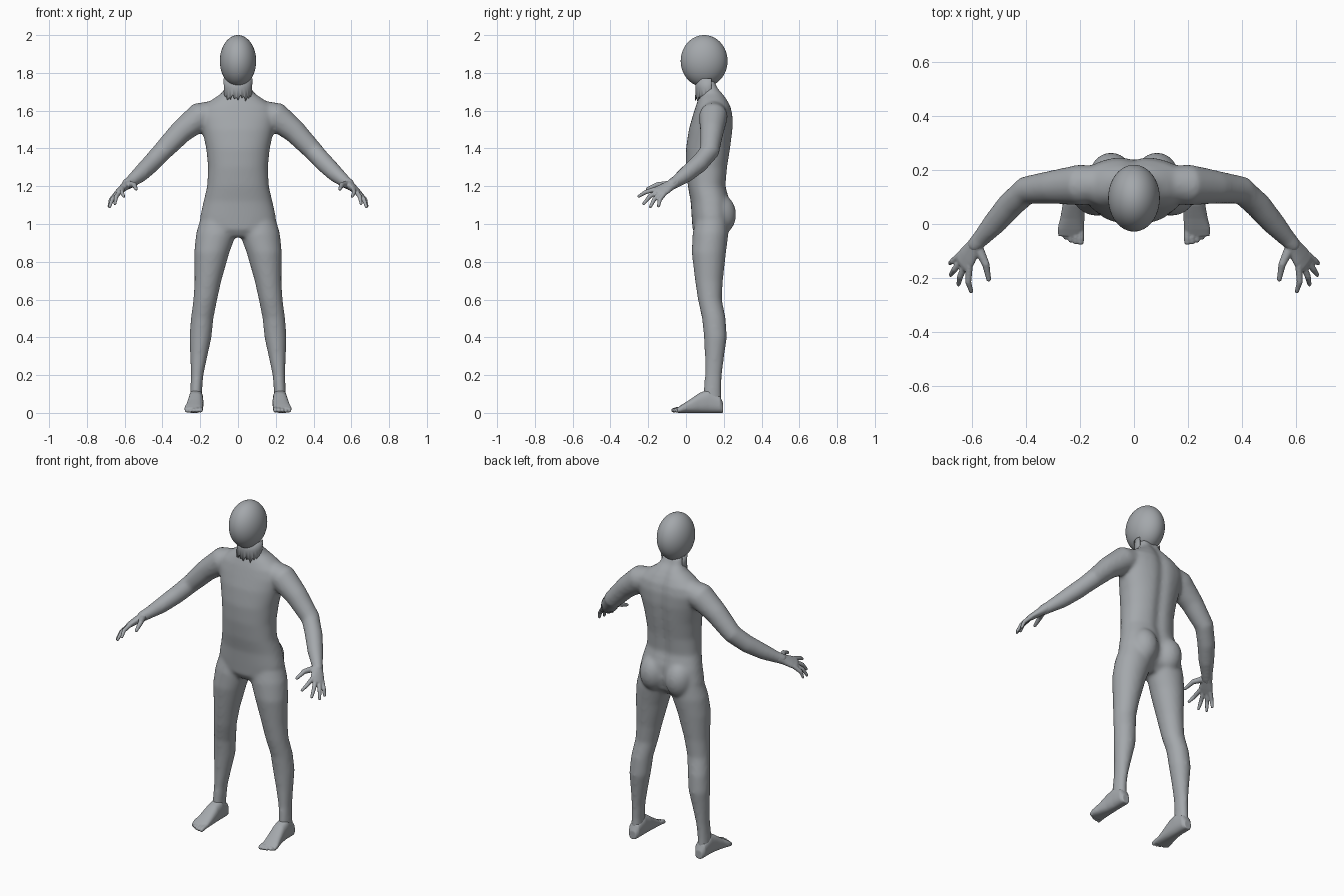
import bpy, bmesh
from math import cos, sin, pi, exp
from mathutils import Vector, Matrix

cube = bpy.data.objects.get("Cube")
if cube:
    bpy.data.objects.remove(cube)

grey = bpy.data.materials.new("plain grey")
grey.use_nodes = True
colour = (0.37, 0.39, 0.41, 1)
grey.diffuse_color = colour
grey.node_tree.nodes["Principled BSDF"].inputs["Base Color"].default_value = colour


def power(v, e):
    return abs(v) ** e * (1 if v > 0 else -1)


def loft(bm, rings, n=32, e=1.0, groove=0.0):
    """Closed skin over rings of (centre, half axis u, half axis v)."""
    loops = []
    for c, u, v in rings:
        loop = []
        for i in range(n):
            a = 2 * pi * i / n
            p = Vector(c) + Vector(u) * power(cos(a), e) + Vector(v) * power(sin(a), e)
            if sin(a) > 0:
                p.y -= groove * exp(-(p.x / 0.03) ** 2)
            loop.append(bm.verts.new(p))
        loops.append(loop)
    for a, b in zip(loops, loops[1:]):
        for i in range(n):
            j = (i + 1) % n
            bm.faces.new((a[i], a[j], b[j], b[i]))
    bm.faces.new(loops[0])
    bm.faces.new(loops[-1])


def tube(bm, points, radii):
    """Round limb through points, with rounded tip."""
    pts = [Vector(p) for p in points]
    tip = (pts[-1] - pts[-2]).normalized()
    pts.append(pts[-1] + tip * radii[-1] * 0.6)
    radii = list(radii) + [radii[-1] * 0.55]
    rings = []
    for i, p in enumerate(pts):
        d = (pts[min(i + 1, len(pts) - 1)] - pts[max(i - 1, 0)]).normalized()
        u = d.cross(Vector((0.1, 0.3, 1))).normalized()
        rings.append((p, u * radii[i], d.cross(u) * radii[i]))
    loft(bm, rings, 16)


def ball(bm, centre, size):
    m = Matrix.Translation(centre) @ Matrix.Diagonal((*size, 1))
    bmesh.ops.create_uvsphere(bm, u_segments=48, v_segments=32, radius=1, matrix=m)


def finish(bm, name, voxel=0, smooth=0):
    bmesh.ops.recalc_face_normals(bm, faces=bm.faces)
    me = bpy.data.meshes.new(name)
    bm.to_mesh(me)
    bm.free()
    me.materials.append(grey)
    me.shade_smooth()
    ob = bpy.data.objects.new(name, me)
    bpy.context.collection.objects.link(ob)
    if voxel:
        mod = ob.modifiers.new("blend", "REMESH")
        mod.mode, mod.voxel_size, mod.use_smooth_shade = "VOXEL", voxel, True
        mod = ob.modifiers.new("soften", "SMOOTH")
        mod.factor, mod.iterations = 0.5, smooth
    return ob


# Torso: height, half width, front, back
torso = [(0.93, 0.10, 0.06, 0.18), (0.97, 0.19, 0.035, 0.22), (1.04, 0.20, 0.03, 0.24),
         (1.12, 0.182, 0.025, 0.235), (1.2, 0.163, 0.01, 0.213), (1.3, 0.158, 0, 0.222),
         (1.4, 0.168, 0, 0.238), (1.5, 0.19, 0.015, 0.25), (1.57, 0.205, 0.035, 0.25),
         (1.62, 0.19, 0.05, 0.24), (1.66, 0.135, 0.065, 0.22), (1.69, 0.09, 0.08, 0.2),
         (1.72, 0.068, 0.08, 0.175), (1.76, 0.06, 0.08, 0.16)]
# Leg: height, inner, outer, front, back
leg = [(1.06, 0.03, 0.19, 0.06, 0.22), (0.95, 0.008, 0.222, 0.035, 0.225),
       (0.85, 0.045, 0.232, 0.03, 0.212), (0.7, 0.088, 0.23, 0.048, 0.195),
       (0.6, 0.11, 0.236, 0.063, 0.19), (0.5, 0.13, 0.25, 0.085, 0.21),
       (0.4, 0.14, 0.257, 0.095, 0.217), (0.3, 0.162, 0.253, 0.1, 0.202),
       (0.2, 0.183, 0.25, 0.1, 0.19), (0.12, 0.19, 0.253, 0.092, 0.187),
       (0.05, 0.19, 0.255, 0.09, 0.19)]
arm = [(0.12, 0.15, 1.59), (0.2, 0.145, 1.57), (0.3, 0.137, 1.49), (0.4, 0.125, 1.385),
       (0.46, 0.07, 1.32), (0.52, 0, 1.262), (0.57, -0.055, 1.222), (0.595, -0.085, 1.205)]

bm = bmesh.new()
loft(bm, [((0, (f + b) / 2, z), (w, 0, 0), (0, (b - f) / 2, 0)) for z, w, f, b in torso],
     64, 0.88, 0.014)
for s in (-1, 1):
    loft(bm, [((s * (i + o) / 2, (f + b) / 2, z), ((o - i) / 2, 0, 0), (0, (b - f) / 2, 0))
              for z, i, o, f, b in leg])
    tube(bm, [(s * x, y, z) for x, y, z in arm],
         [0.065, 0.077, 0.063, 0.053, 0.05, 0.044, 0.033, 0.03])
    ball(bm, (s * 0.085, 0.175, 1.05), (0.082, 0.09, 0.11))
finish(bm, "body", 0.009, 14)

# Feet: y, centre x, half width, top height
foot = [(0.197, 0.222, 0.022, 0.05), (0.18, 0.222, 0.034, 0.09), (0.12, 0.222, 0.038, 0.125),
        (0.07, 0.224, 0.041, 0.105), (0.02, 0.229, 0.045, 0.07), (-0.02, 0.235, 0.049, 0.045),
        (-0.045, 0.236, 0.045, 0.028)]
for s, side in ((-1, "right"), (1, "left")):
    bm = bmesh.new()
    loft(bm, [((s * x, y, h / 2), (w, 0, 0), (0, 0, h / 2)) for y, x, w, h in foot], 32, 0.8)
    for i in range(5):
        x = s * (0.198 + 0.0185 * i)
        r = 0.013 - 0.001 * i
        tip = -0.07 + 0.002 * i * i
        tube(bm, [(x, 0, 0.025), (x, tip + 0.02, 0.018), (x, tip, r)], [r, r, r * 0.9])
    finish(bm, side + "_foot", 0.004, 4)

    # Hand: flat palm, four fingers and a thumb
    bm = bmesh.new()
    across = Vector((s * 0.55, 0.73, -0.4))
    wrist, knuckle = Vector((s * 0.578, -0.062, 1.217)), Vector((s * 0.635, -0.145, 1.168))
    thick = across.cross(knuckle - wrist).normalized()
    palm = ((-0.1, 0.029, 0.028), (0.3, 0.032, 0.023), (0.7, 0.041, 0.019),
            (1, 0.042, 0.015), (1.12, 0.034, 0.009))
    loft(bm, [(wrist.lerp(knuckle, t), across * w, thick * h) for t, w, h in palm])
    tips = ((0.604, -0.252, 1.145), (0.652, -0.226, 1.105), (0.681, -0.19, 1.088),
            (0.684, -0.146, 1.093))
    for i, (x, y, z) in enumerate(tips):
        base = knuckle + across * (0.022 * i - 0.033)
        tip = Vector((s * x, y, z))
        bend = base.lerp(tip, 0.5) + Vector((s, -1, 1)) * 0.005
        tube(bm, [base.lerp(wrist, 0.15), bend, tip], [0.013, 0.0115, 0.008])
    tube(bm, [(s * 0.578, -0.09, 1.21), (s * 0.55, -0.15, 1.208), (s * 0.539, -0.208, 1.184)],
         [0.019, 0.014, 0.009])
    finish(bm, side + "_hand", 0.004, 4)

# Head
bm = bmesh.new()
ball(bm, (0, 0.096, 1.863), (0.096, 0.124, 0.137))
finish(bm, "head")

# Ragged collar of skin hanging from the head, open at the back
bm = bmesh.new()
rows, n = [], 40
for i in range(n + 1):
    a = pi * (-1.1 + 1.2 * i / n)
    low = 1.668 + 0.01 * sin(i * 2.1) + 0.008 * sin(i * 0.9)
    x, y = cos(a), sin(a)
    rows.append([bm.verts.new((x * r, 0.115 + y * r * 0.85, z))
                 for r, z in ((0.072, 1.77), (0.068, 1.72), (0.072, low))])
for a, b in zip(rows, rows[1:]):
    for k in range(2):
        bm.faces.new((a[k], b[k], b[k + 1], a[k + 1]))
collar = finish(bm, "neck_collar")
collar.modifiers.new("thickness", "SOLIDIFY").thickness = 0.006
